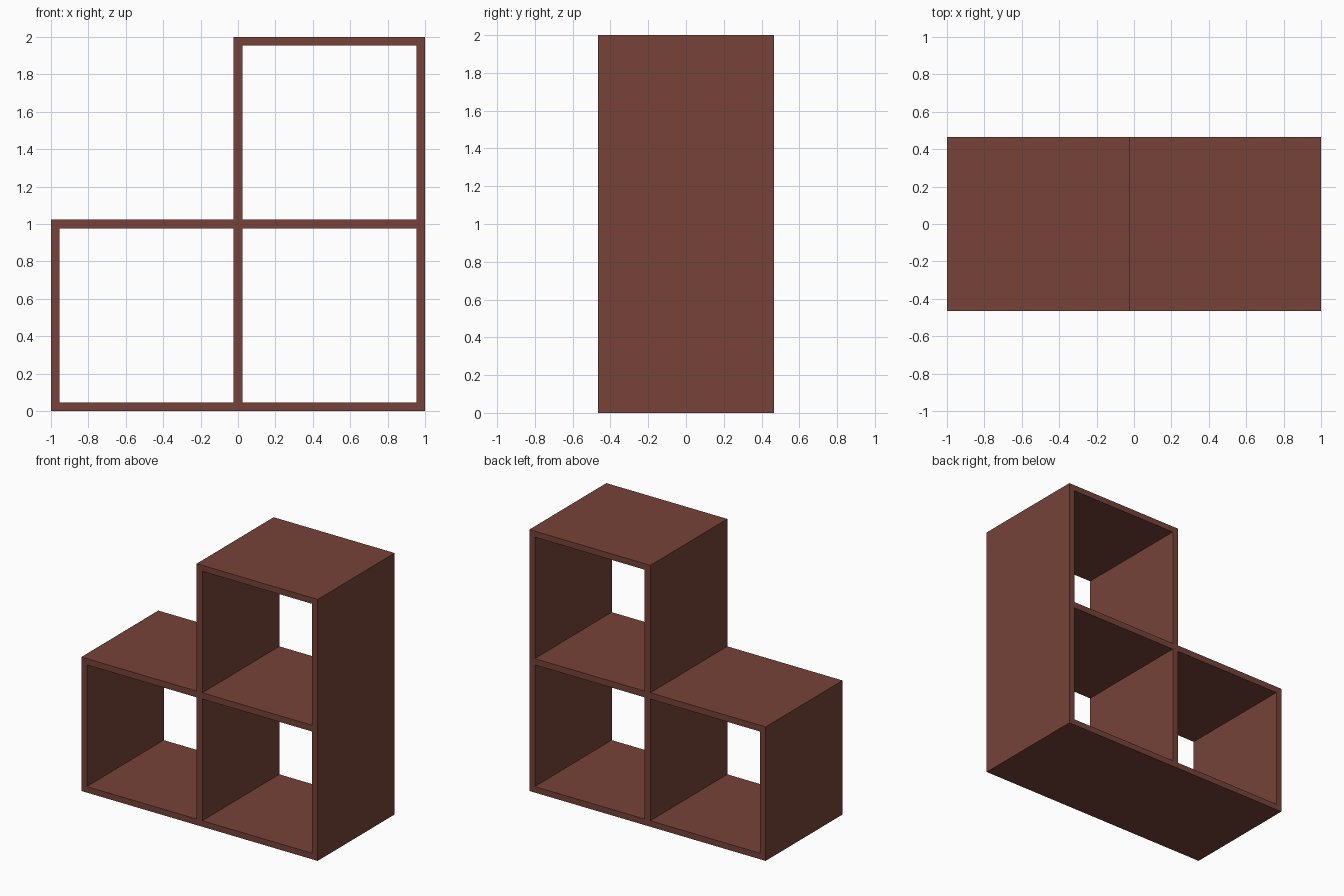
import bpy
import bmesh
from mathutils import Vector

if "Cube" in bpy.data.objects:
    bpy.data.objects.remove(bpy.data.objects["Cube"])

DEPTH = 0.93
# Panel edges across the width and height: even bands are boards, odd bands are openings
XS = [-1.0, -0.954, -0.024, 0.024, 0.954, 1.0]
ZS = [0.0, 0.046, 0.977, 1.025, 1.954, 2.0]


def is_board(i, j):
    stepped_away = i < 2 and j > 2      # no cubby at upper left
    return (i % 2 == 0 or j % 2 == 0) and not stepped_away


# Front face of the framework, laid out as a shared-vertex grid
bm = bmesh.new()
grid = [[bm.verts.new((x, -DEPTH / 2, z)) for z in ZS] for x in XS]
for i in range(len(XS) - 1):
    for j in range(len(ZS) - 1):
        if is_board(i, j):
            bm.faces.new((grid[i][j], grid[i + 1][j],
                          grid[i + 1][j + 1], grid[i][j + 1]))
bmesh.ops.delete(bm, geom=[v for v in bm.verts if not v.link_faces], context='VERTS')

# Extrude to full depth, open front and back
ext = bmesh.ops.extrude_face_region(bm, geom=bm.faces[:], use_keep_orig=True)
bmesh.ops.translate(bm, vec=Vector((0, DEPTH, 0)),
                    verts=[g for g in ext["geom"] if isinstance(g, bmesh.types.BMVert)])
bmesh.ops.recalc_face_normals(bm, faces=bm.faces[:])

mesh = bpy.data.meshes.new("stepped_shelf_frame")
bm.to_mesh(mesh)
bm.free()

# Red-brown wood
wood = bpy.data.materials.new("red_brown_wood")
wood.diffuse_color = (0.18, 0.055, 0.04, 1.0)
wood.use_nodes = True
wood.node_tree.nodes["Principled BSDF"].inputs["Base Color"].default_value = wood.diffuse_color
mesh.materials.append(wood)

shelf = bpy.data.objects.new("stepped_shelf_frame", mesh)
bpy.context.collection.objects.link(shelf)
